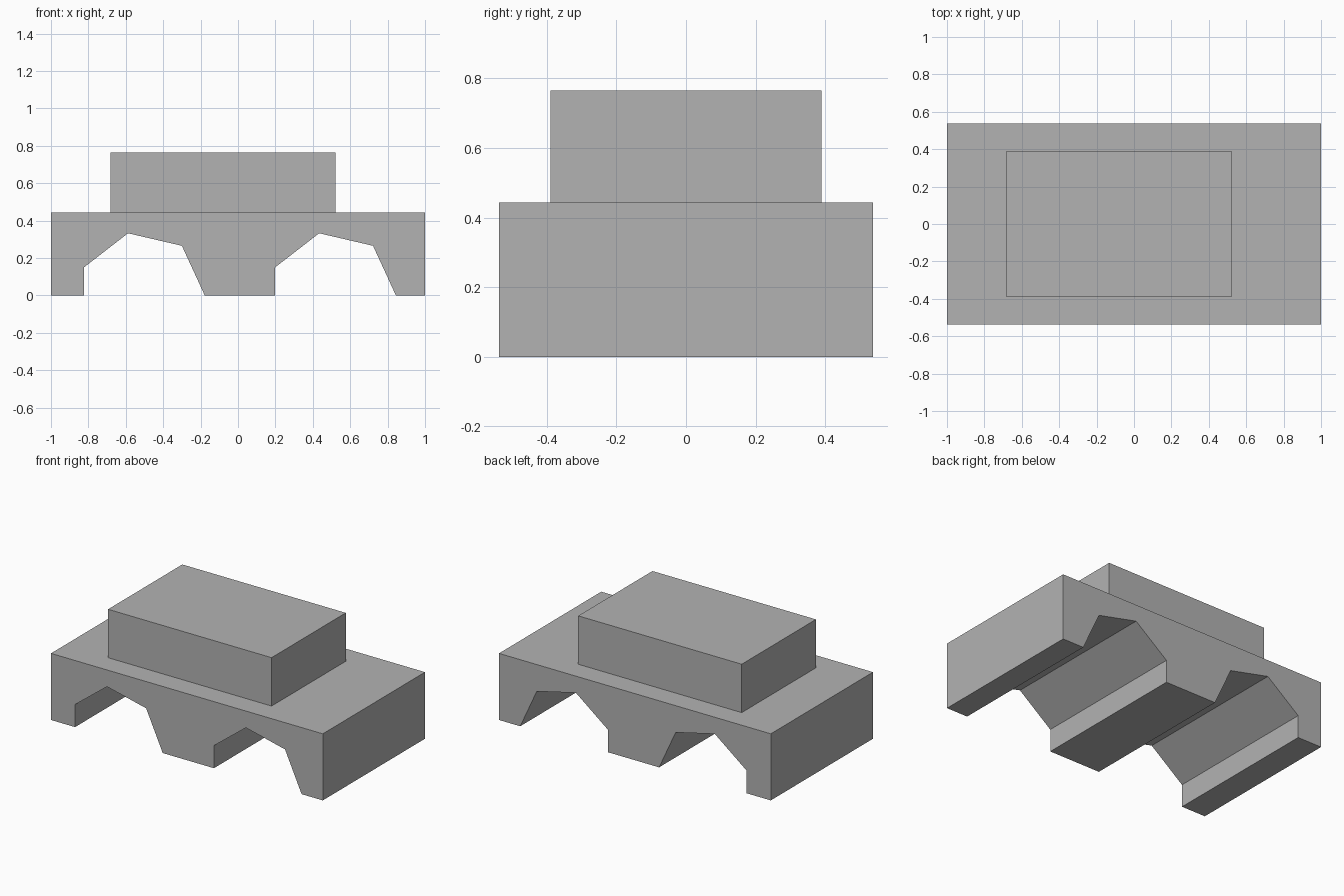
import bpy
import bmesh

cube = bpy.data.objects.get("Cube")
if cube:
    bpy.data.objects.remove(cube, do_unlink=True)

grey = bpy.data.materials.new("plain grey")
grey.use_nodes = True
grey.diffuse_color = (0.45, 0.45, 0.45, 1)
grey.node_tree.nodes["Principled BSDF"].inputs["Base Color"].default_value = grey.diffuse_color


def extrude_profile(name, profile, half_depth):
    """Extrude an x-z outline along y, centred on y = 0."""
    bm = bmesh.new()
    face = bm.faces.new([bm.verts.new((x, -half_depth, z)) for x, z in profile])
    result = bmesh.ops.extrude_face_region(bm, geom=[face])
    moved = [v for v in result["geom"] if isinstance(v, bmesh.types.BMVert)]
    bmesh.ops.translate(bm, verts=moved, vec=(0, 2 * half_depth, 0))
    bmesh.ops.recalc_face_normals(bm, faces=bm.faces)
    mesh = bpy.data.meshes.new(name)
    bm.to_mesh(mesh)
    bm.free()
    mesh.materials.append(grey)
    obj = bpy.data.objects.new(name, mesh)
    bpy.context.collection.objects.link(obj)
    return obj


BODY_TOP = 0.443
ROOF_TOP = 0.765

# Lower body with two identical angular wheel arches
arch = [(0, 0), (0, 0.15), (0.235, 0.332), (0.523, 0.265), (0.645, 0)]
outline = [(-1, 0)]
for start in (-0.823, 0.199):
    outline += [(start + x, z) for x, z in arch]
outline += [(1, 0), (1, BODY_TOP), (-1, BODY_TOP)]
extrude_profile("lower_body", outline, 0.537)

# Cabin block, set slightly to one end
extrude_profile("cabin", [(-0.683, BODY_TOP), (0.52, BODY_TOP),
                          (0.52, ROOF_TOP), (-0.683, ROOF_TOP)], 0.39)
